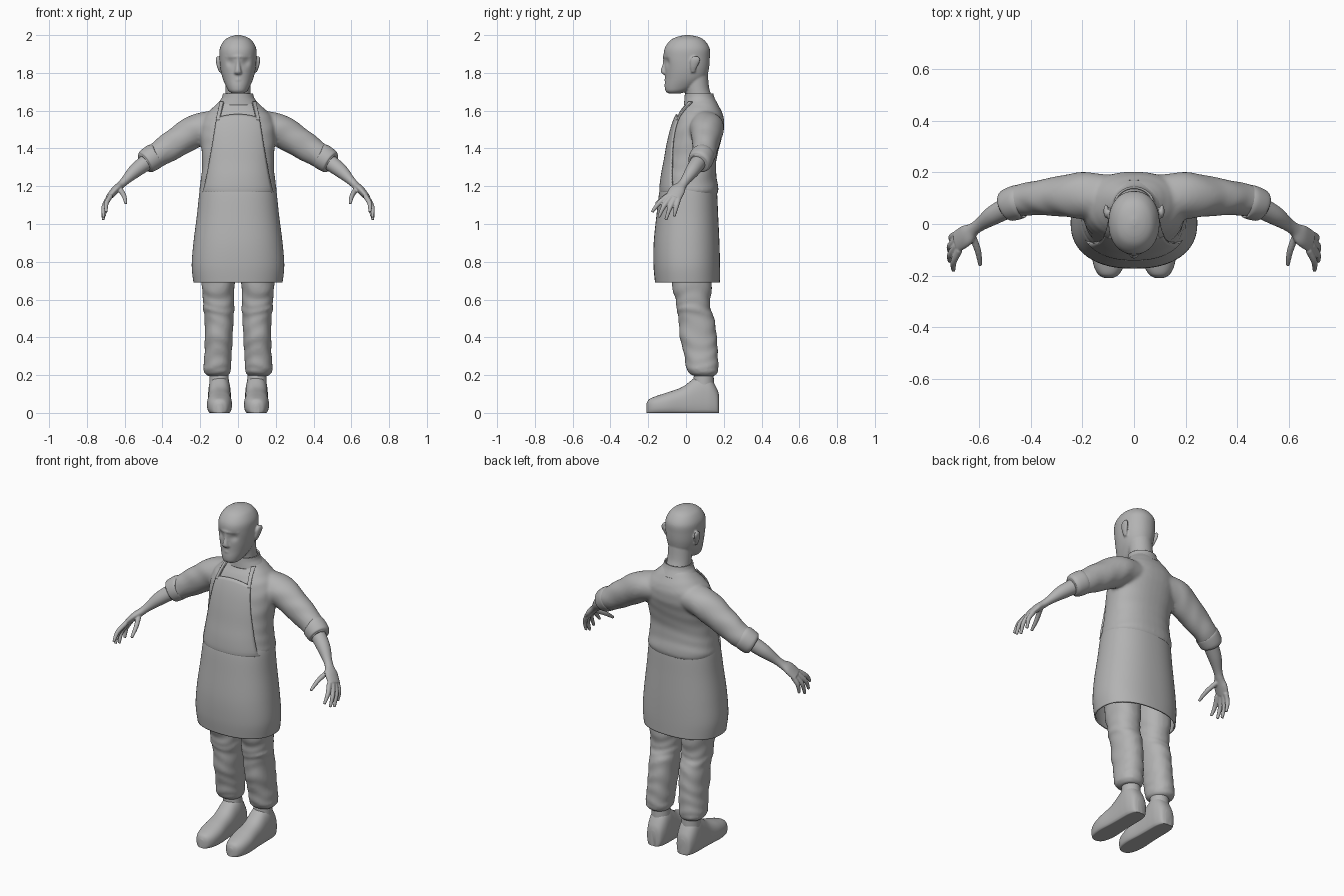
import bpy, bmesh, math
from mathutils import Vector

cube = bpy.data.objects.get("Cube")
if cube:
    bpy.data.objects.remove(cube)

X, Y, Z = Vector((1, 0, 0)), Vector((0, 1, 0)), Vector((0, 0, 1))
SHADE = 0.45
grey = bpy.data.materials.new("plain_grey")
grey.use_nodes = True
grey.diffuse_color = (SHADE, SHADE, SHADE, 1)
bsdf = next(n for n in grey.node_tree.nodes if n.type == 'BSDF_PRINCIPLED')
bsdf.inputs["Base Color"].default_value = (SHADE, SHADE, SHADE, 1)


def spline(stations, steps=8):
    """Smooth curve through stations of (x, y, z, half width, half depth)."""
    p = [stations[0], *stations, stations[-1]]
    out = []
    for i in range(1, len(p) - 2):
        for k in range(steps):
            t = k / steps
            out.append([0.5 * (2 * b + (c - a) * t + (2 * a - 5 * b + 4 * c - d) * t * t
                               + (3 * b - a - 3 * c + d) * t ** 3)
                        for a, b, c, d in zip(*p[i - 1:i + 3])])
    return out + [list(stations[-1])]


def upright(rows):
    """Level stations from rows of (z, half width, front y, back y)."""
    return [(0, (f + b) / 2, z, w, (b - f) / 2) for z, w, f, b in rows]


def loft(bm, stations, hint=X, axis=None, sides=(1,), power=2.0, caps=True,
         ripple=0.0, floor=None, seg=40):
    """Skin rounded sections along a path, once for each side."""
    path = spline(stations)
    for side in sides:
        rings = []
        for i, (x, y, z, a, b) in enumerate(path):
            lo, hi = path[max(i - 1, 0)], path[min(i + 1, len(path) - 1)]
            t = axis or (Vector(hi[:3]) - Vector(lo[:3])).normalized()
            u = (hint - t * hint.dot(t)).normalized()
            v = t.cross(u)
            ring = []
            for k in range(seg):
                th = 2 * math.pi * k / seg
                c, s = math.cos(th), math.sin(th)
                r = 1 + ripple * math.sin(i * 0.8 + 2 * math.sin(th * 2 + i * 0.1))
                co = (Vector((x, y, z))
                      + u * math.copysign(abs(c) ** (2 / power), c) * a * r
                      + v * math.copysign(abs(s) ** (2 / power), s) * b * r)
                if floor is not None:
                    co.z = max(co.z, floor)
                ring.append(bm.verts.new((co.x * side, co.y, co.z)))
            rings.append(ring)
        for r0, r1 in zip(rings, rings[1:]):
            for k in range(seg):
                j = (k + 1) % seg
                bm.faces.new((r0[k], r0[j], r1[j], r1[k]))
        if caps:
            bm.faces.new(rings[0][::-1])
            bm.faces.new(rings[-1])


def finish(name, bm, voxel=0, smooth=3, thick=0):
    bmesh.ops.recalc_face_normals(bm, faces=bm.faces)
    mesh = bpy.data.meshes.new(name)
    bm.to_mesh(mesh)
    bm.free()
    mesh.materials.append(grey)
    ob = bpy.data.objects.new(name, mesh)
    bpy.context.collection.objects.link(ob)
    bpy.ops.object.select_all(action='DESELECT')
    ob.select_set(True)
    bpy.context.view_layer.objects.active = ob
    bpy.ops.object.shade_smooth_by_angle(angle=math.radians(50))
    if thick:
        m = ob.modifiers.new("thickness", 'SOLIDIFY')
        m.thickness, m.offset = thick, 0
    if voxel:
        m = ob.modifiers.new("blend", 'REMESH')
        m.mode, m.voxel_size, m.use_smooth_shade = 'VOXEL', voxel, True
        m = ob.modifiers.new("soften", 'SMOOTH')
        m.factor, m.iterations = 0.5, smooth
    return ob


BOTH = (1, -1)

# Shirt: body and sleeves blended together
TORSO = upright([(1.15, .192, -.125, .160), (1.18, .204, -.13, .172), (1.25, .195, -.123, .162),
                 (1.33, .190, -.108, .160), (1.42, .196, -.092, .180), (1.50, .20, -.073, .200),
                 (1.56, .185, -.052, .20), (1.60, .150, -.03, .187), (1.64, .108, -.002, .165),
                 (1.67, .078, .005, .145)])
bm = bmesh.new()
loft(bm, TORSO, axis=Z, power=2.3, ripple=.006)
loft(bm, [(.06, .10, 1.535, .085, .065), (.20, .11, 1.505, .09, .084), (.32, .105, 1.435, .073, .08),
          (.42, .095, 1.37, .063, .068), (.485, .075, 1.33, .057, .058)],
     hint=Y, sides=BOTH, ripple=.018)
finish("shirt", bm, voxel=.009, smooth=6)

# Rolled cuffs
bm = bmesh.new()
loft(bm, [(.435, .088, 1.362, .056, .06), (.445, .086, 1.357, .066, .068),
          (.485, .073, 1.33, .063, .064), (.497, .068, 1.322, .05, .05)], hint=Y, sides=BOTH)
finish("sleeve_cuffs", bm)

# Collar
bm = bmesh.new()
loft(bm, [(0, .08, 1.63, .108, .087), (0, .072, 1.665, .083, .076), (0, .069, 1.69, .076, .071)],
     axis=Z, caps=False)
finish("collar", bm, thick=.008)

# Apron skirt, open underneath
bm = bmesh.new()
loft(bm, upright([(.69, .232, -.160, .176), (.78, .241, -.168, .176), (.90, .232, -.167, .173),
                  (1.05, .213, -.152, .166), (1.17, .20, -.137, .160), (1.22, .188, -.12, .150)]),
     axis=Z, power=2.3, caps=False, seg=64)
finish("apron_skirt", bm, thick=.008)


# Apron bib and straps laid over the chest
def chest_patch(name, z0, z1, span, sides=(1,), arch=0.0):
    dense = spline(TORSO)
    bm = bmesh.new()
    rows, cols = 24, 24
    for side in sides:
        grid = []
        for i in range(rows + 1):
            t = i / rows
            left, right = span(t)
            line = []
            for k in range(cols + 1):
                f = k / cols
                x = left + (right - left) * f
                z = z0 + (z1 - z0) * t + arch * t * (1 - (2 * f - 1) ** 2)
                _, cy, _, a, b = min(dense, key=lambda s: abs(s[2] - z))
                lo = max((s for s in dense if s[2] <= z), key=lambda s: s[2])
                hi = min((s for s in dense if s[2] >= z), key=lambda s: s[2])
                m = (z - lo[2]) / max(hi[2] - lo[2], 1e-6)
                cy, a, b = (lo[q] + (hi[q] - lo[q]) * m for q in (1, 3, 4))
                e = min(abs(x) / a, .98)
                y = cy - b * (1 - e ** 2.3) ** (1 / 2.3) - .007
                line.append(bm.verts.new((x * side, y, z)))
            grid.append(line)
        for r0, r1 in zip(grid, grid[1:]):
            for k in range(cols):
                bm.faces.new((r0[k], r0[k + 1], r1[k + 1], r1[k]))
    finish(name, bm, thick=.009)


def bib_span(t):
    w = .188 - .075 * t ** .8
    return -w, w


chest_patch("apron_bib", 1.16, 1.56, bib_span, arch=.02)
chest_patch("apron_straps", 1.55, 1.645, lambda t: (.098 - .022 * t, .116 - .022 * t), BOTH)

# Trousers
bm = bmesh.new()
loft(bm, [(.10, .02, .95, .095, .11), (.105, .03, .70, .088, .108), (.103, .037, .60, .082, .092),
          (.102, .04, .55, .083, .09), (.10, .055, .50, .076, .095), (.102, .065, .40, .074, .098),
          (.105, .078, .32, .072, .09), (.11, .085, .25, .073, .086), (.11, .09, .215, .07, .078),
          (.108, .095, .195, .052, .055)], axis=Z, sides=BOTH, power=2.2, ripple=.02)
finish("trousers", bm, voxel=.009)

# Shoes: flat soles, rising to the ankle
SHOE = [(.176, .022, .09), (.165, .044, .125), (.13, .057, .185), (.09, .060, .21), (.045, .06, .185),
        (-.02, .061, .137), (-.10, .066, .108), (-.16, .058, .088), (-.195, .040, .072),
        (-.209, .016, .05)]
bm = bmesh.new()
loft(bm, [(.098, y, h * .4, w, h * .6) for y, w, h in SHOE], axis=-Y, sides=BOTH,
     power=2.4, floor=0.0)
finish("shoes", bm)
bm = bmesh.new()
loft(bm, [(.10, .09, .08, .055, .06), (.10, .093, .16, .052, .055), (.103, .095, .26, .048, .048)],
     axis=Z, sides=BOTH)
finish("ankles", bm)

# Forearms and hands
bm = bmesh.new()
loft(bm, [(.46, .078, 1.345, .043, .044), (.54, .036, 1.285, .038, .038), (.595, -.002, 1.232, .026, .024),
          (.622, -.022, 1.205, .027, .021), (.65, -.045, 1.18, .042, .021), (.685, -.068, 1.14, .042, .016)],
     hint=Y, sides=BOTH)
FINGERS = [((.675, -.10, 1.148), (.697, -.145, 1.108), (.698, -.180, 1.063)),
           ((.685, -.082, 1.140), (.710, -.118, 1.092), (.712, -.145, 1.035)),
           ((.686, -.060, 1.135), (.711, -.085, 1.085), (.713, -.107, 1.022)),
           ((.682, -.038, 1.138), (.705, -.050, 1.095), (.706, -.063, 1.040)),
           ((.625, -.045, 1.185), (.603, -.105, 1.148), (.594, -.160, 1.108))]
for base, mid, tip in FINGERS:
    loft(bm, [(*base, .014, .014), (*mid, .0125, .0125), (*tip, .008, .008)],
         hint=X, sides=BOTH, seg=16)
finish("forearms_and_hands", bm, voxel=.0045, smooth=2)

# Head, with eye sockets pressed in
bm = bmesh.new()
loft(bm, upright([(1.69, .028, -.09, -.035), (1.703, .048, -.108, .01), (1.73, .064, -.113, .06),
                  (1.77, .081, -.111, .105), (1.82, .093, -.112, .121), (1.88, .098, -.118, .126),
                  (1.93, .096, -.113, .125), (1.97, .075, -.085, .10), (1.99, .046, -.05, .068),
                  (2.0, .01, -.005, .02)]), axis=Z, power=2.15, seg=64)
for v in bm.verts:
    for s in BOTH:
        d = (v.co - Vector((.04 * s, -.10, 1.858))).length
        v.co.y += .014 * math.exp(-(d / .022) ** 2)
# Neck
loft(bm, upright([(1.60, .075, .01, .15), (1.67, .068, 0, .138), (1.72, .067, -.005, .123),
                  (1.80, .068, -.02, .115)]), axis=Z)
# Nose
loft(bm, upright([(1.885, .011, -.121, -.09), (1.85, .012, -.123, -.09), (1.815, .017, -.134, -.09),
                  (1.80, .021, -.131, -.09), (1.79, .014, -.118, -.09)]), axis=Z, seg=24)
# Brow and lips
for z, w, front, back, r in ((1.886, .066, -.112, -.086, .011), (1.763, .032, -.106, -.094, .009)):
    loft(bm, [(-w, back, z, r * .5, r * .5), (0, front, z, r, r), (w, back, z, r * .5, r * .5)],
         hint=Z, seg=20)
# Ears
loft(bm, [(.092, .037, 1.802, .007, .010), (.102, .042, 1.835, .010, .020), (.108, .050, 1.87, .010, .026),
          (.107, .050, 1.888, .005, .014)], axis=Z, sides=BOTH, seg=24)
finish("head", bm, voxel=.005, smooth=4)
